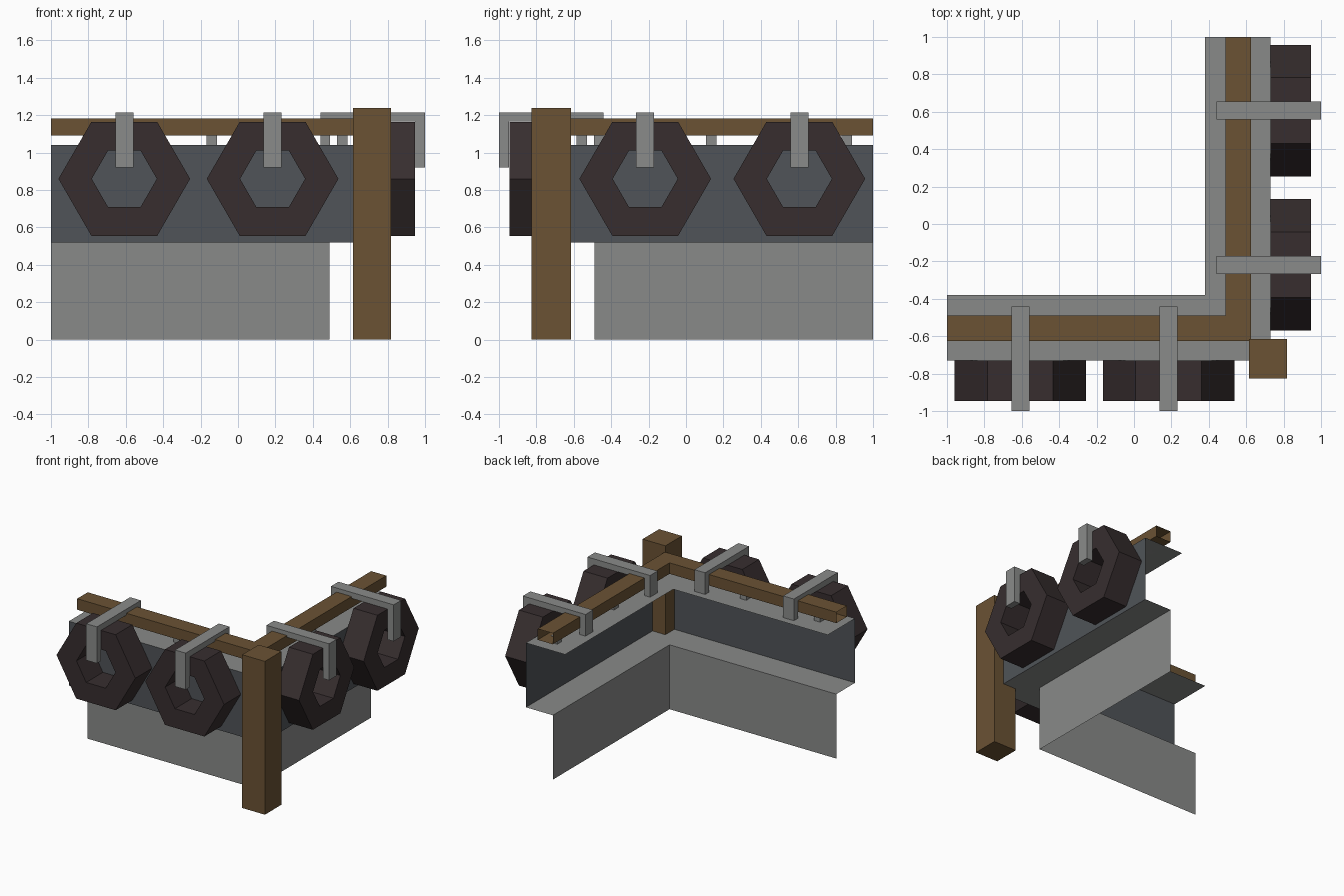
import bpy, bmesh, math

if "Cube" in bpy.data.objects:
    bpy.data.objects.remove(bpy.data.objects["Cube"])


def material(name, rgb):
    m = bpy.data.materials.new(name)
    m.diffuse_color = (*rgb, 1)
    m.use_nodes = True
    m.node_tree.nodes["Principled BSDF"].inputs["Base Color"].default_value = m.diffuse_color
    return m


CONCRETE = material("concrete grey", (0.25, 0.255, 0.25))
SLATE = material("slate wall", (0.08, 0.088, 0.098))
RUBBER = material("dark rubber", (0.038, 0.027, 0.028))
WOOD = material("brown timber", (0.145, 0.085, 0.034))
METAL = material("grey metal", (0.255, 0.26, 0.255))


def finish(name, bm, mat, recalc=True):
    if recalc:
        bmesh.ops.recalc_face_normals(bm, faces=bm.faces)
    me = bpy.data.meshes.new(name)
    bm.to_mesh(me)
    bm.free()
    me.materials.append(mat)
    ob = bpy.data.objects.new(name, me)
    bpy.context.collection.objects.link(ob)
    return ob


def place(arm, s, d, z):
    """s along the arm, d outward distance; arm 0 is the front, arm 1 the right side."""
    return (s, -d, z) if arm == 0 else (d, -s, z)


def corner_sweep(name, profile, mat, closed=False):
    """Sweep a (distance, height) profile along the mitred L-shaped corner."""
    bm = bmesh.new()
    rows = [[bm.verts.new(p) for p in ((-1, -d, z), (d, -d, z), (d, 1, z))]
            for d, z in profile]
    if closed:
        rows.append(rows[0])
    for a, b in zip(rows, rows[1:]):
        for i in range(2):
            bm.faces.new((a[i], a[i + 1], b[i + 1], b[i]))
    return finish(name, bm, mat, recalc=False)


def box(name, lo, hi, mat):
    bm = bmesh.new()
    bmesh.ops.create_cube(bm, size=1)
    for v in bm.verts:
        v.co = [(l + h) / 2 + c * (h - l) for l, h, c in zip(lo, hi, v.co)]
    return finish(name, bm, mat)


def prism(name, arm, rings, mat):
    """Join two vertex rings, each a list of (s, d, z), with sides and end caps."""
    bm = bmesh.new()
    a, b = [[bm.verts.new(place(arm, *p)) for p in r] for r in rings]
    n = len(a)
    bm.faces.new(a)
    bm.faces.new(b)
    for i in range(n):
        j = (i + 1) % n
        bm.faces.new((a[i], a[j], b[j], b[i]))
    return finish(name, bm, mat)


def tyre(name, arm, s, z=0.86):
    """Six-sided ring hung flat against the wall."""
    bm = bmesh.new()
    loops = []
    for r, d in ((0.352, 0.731), (0.352, 0.945), (0.174, 0.945), (0.174, 0.731)):
        loops.append([bm.verts.new(place(arm, s + r * math.cos(k * math.pi / 3), d,
                                         z + r * math.sin(k * math.pi / 3)))
                      for k in range(6)])
    for i in range(4):
        a, b = loops[i], loops[(i + 1) % 4]
        for k in range(6):
            j = (k + 1) % 6
            bm.faces.new((a[k], a[j], b[j], b[k]))
    return finish(name, bm, RUBBER)


def bracket(name, arm, s):
    """Upside-down U strap from the walkway, over the rail, into the tyre hole."""
    profile = [(0.44, 1.04), (0.44, 1.215), (1.0, 1.215), (1.0, 0.92),
               (0.947, 0.92), (0.947, 1.167), (0.492, 1.167), (0.492, 1.04)]
    rings = [[(s + o, d, z) for d, z in profile] for o in (-0.048, 0.048)]
    return prism(name, arm, rings, METAL)


def rail_support(name, arm, s):
    rings = [[(s + a, 0.557 + b, z) for a, b in
              ((-0.028, -0.028), (0.028, -0.028), (0.028, 0.028), (-0.028, 0.028))]
             for z in (1.04, 1.095)]
    return prism(name, arm, rings, METAL)


# Quay wall sheets: lower wall with ledge, upper wall, walkway
corner_sweep("lower_wall_and_ledge", [(0.49, 0), (0.49, 0.52), (0.73, 0.52)], CONCRETE)
corner_sweep("upper_wall", [(0.73, 0.52), (0.73, 1.04)], SLATE)
corner_sweep("walkway", [(0.73, 1.04), (0.38, 1.04)], CONCRETE)

# Timber rail with open ends, and the corner post
corner_sweep("rail", [(0.625, 1.093), (0.625, 1.182), (0.49, 1.182), (0.49, 1.093)],
             WOOD, closed=True)
box("corner_post", (0.615, -0.825, 0), (0.818, -0.615, 1.238), WOOD)

# Tyres with straps, and rail supports, on both arms
for arm, label, spots, feet in ((0, "front", (-0.608, 0.185), (-0.14, -0.80)),
                                (1, "side", (-0.606, 0.218), (-0.135, -0.86))):
    for i, s in enumerate(spots, 1):
        tyre(f"{label}_tyre_{i}", arm, s)
        bracket(f"{label}_strap_{i}", arm, s)
    for i, s in enumerate(feet, 1):
        rail_support(f"{label}_rail_support_{i}", arm, s)
